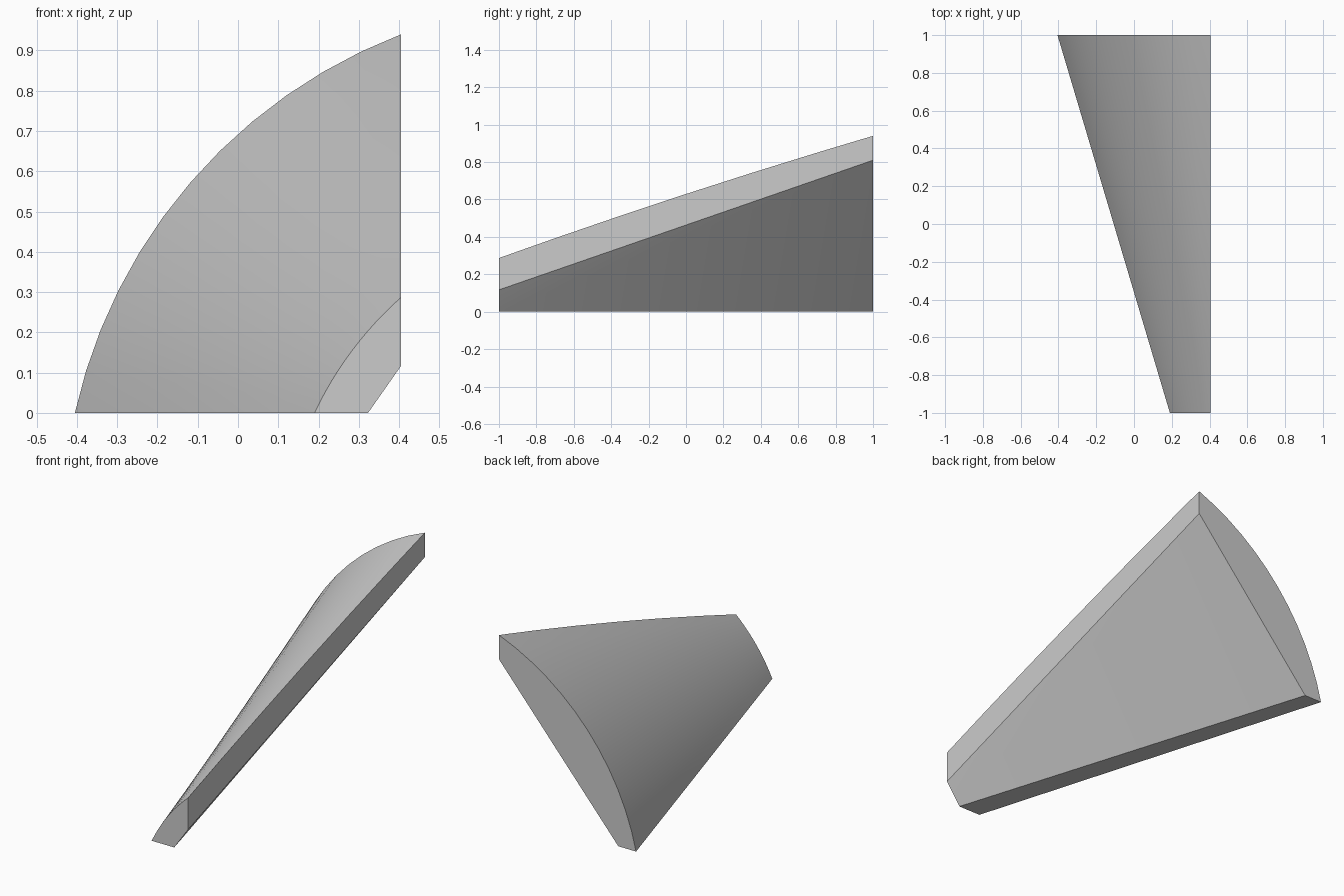
import bpy, bmesh, math
from mathutils import Vector

if "Cube" in bpy.data.objects:
    bpy.data.objects.remove(bpy.data.objects["Cube"])

SEG = 12                                     # sides along the curved outline
ROWS = (-1, -0.7, -0.35, 0, 0.35, 0.7, 0.92, 1)
XR = 0.405                                   # flat right side


def lerp(a, b, t):
    return a + (b - a) * t


def outer_arc(y):
    """Arc of the conical outer skin, from the ground to the right side."""
    t = (y + 1) / 2
    p = Vector((lerp(0.19, -0.405, t), 0))
    q = Vector((XR, lerp(0.287, 0.94, t) + 0.016 * (1 - y * y)))
    chord = q - p
    radius = lerp(0.895, 1.31, t)
    half = chord.length / 2
    inward = Vector((chord.y, -chord.x)).normalized()
    centre = (p + q) / 2 + inward * math.sqrt(radius ** 2 - half ** 2)
    start = math.atan2(p.y - centre.y, p.x - centre.x) % math.tau
    end = math.atan2(q.y - centre.y, q.x - centre.x) % math.tau
    angles = [lerp(start, end, i / SEG) for i in range(SEG + 1)]
    pts = [(centre.x + radius * math.cos(a), y, centre.y + radius * math.sin(a))
           for a in angles]
    pts[0], pts[-1] = (p.x, y, 0), (XR, y, q.y)
    return pts


bm = bmesh.new()

# curved outer skin
rows = [[bm.verts.new(p) for p in outer_arc(y)] for y in ROWS]
for r, s in zip(rows, rows[1:]):
    for i in range(SEG):
        bm.faces.new((r[i], r[i + 1], s[i + 1], s[i]))

# inner edges: ground and side, narrow end then wide end
g0 = bm.verts.new((0.323, -1, 0))
s0 = bm.verts.new((XR, -1, 0.117))
g1 = bm.verts.new((-0.30, 1, 0))
s1 = bm.verts.new((XR, 1, 0.81))

# inner slanted face, folded slightly along its diagonal
bm.faces.new((g0, s0, s1))
bm.faces.new((g0, s1, g1))
# end caps
bm.faces.new(rows[0] + [s0, g0])
bm.faces.new(rows[-1] + [s1, g1])
# ground strip and right side strip
bm.faces.new([r[0] for r in rows] + [g1, g0])
bm.faces.new([r[-1] for r in rows] + [s1, s0])
bmesh.ops.recalc_face_normals(bm, faces=bm.faces[:])

mesh = bpy.data.meshes.new("curved_wedge_panel")
bm.to_mesh(mesh)
bm.free()
panel = bpy.data.objects.new("curved_wedge_panel", mesh)
bpy.context.collection.objects.link(panel)

grey = bpy.data.materials.new("plain grey")
grey.diffuse_color = (0.6, 0.6, 0.6, 1)
grey.use_nodes = True
grey.node_tree.nodes["Principled BSDF"].inputs["Base Color"].default_value = grey.diffuse_color
mesh.materials.append(grey)

# smooth skin, sharp rims
bpy.context.view_layer.objects.active = panel
panel.select_set(True)
bpy.ops.object.shade_smooth_by_angle(angle=0.5)
